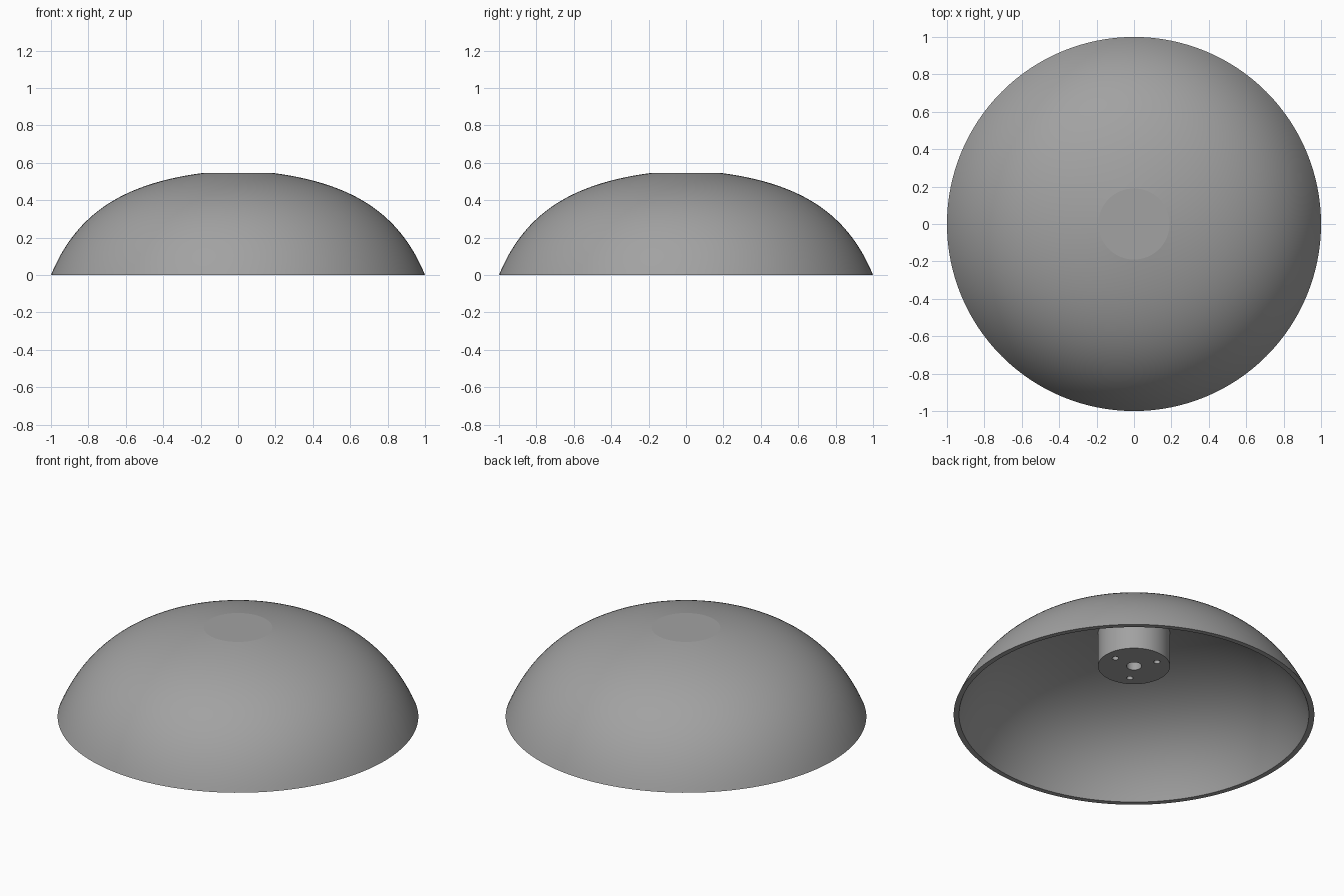
import bpy
import bmesh
import math
from mathutils import Vector, geometry

SEGMENTS = 128

cube = bpy.data.objects.get("Cube")
if cube:
    bpy.data.objects.remove(cube, do_unlink=True)

# Single painted grey for the whole model
grey = bpy.data.materials.new("mid_grey")
grey.use_nodes = True
colour = (0.36, 0.36, 0.36, 1)
grey.diffuse_color = colour
grey.node_tree.nodes["Principled BSDF"].inputs["Base Color"].default_value = colour


def curve(*points):
    """Sample a Bezier profile given start, two handles and end as (radius, z)."""
    a, b, c, d = [Vector((r, 0, z)) for r, z in points]
    return [(p.x, p.z) for p in geometry.interpolate_bezier(a, b, c, d, 36)]


def lathe(name, profile):
    """Revolve a (radius, z) profile around the vertical axis."""
    bm = bmesh.new()
    verts = [bm.verts.new((r, 0, z)) for r, z in profile]
    edges = [bm.edges.new(pair) for pair in zip(verts, verts[1:])]
    bmesh.ops.spin(bm, geom=verts + edges, cent=(0, 0, 0), axis=(0, 0, 1),
                   angle=math.tau, steps=SEGMENTS, use_duplicate=False)
    bmesh.ops.remove_doubles(bm, verts=bm.verts, dist=0.0001)
    bmesh.ops.recalc_face_normals(bm, faces=bm.faces)
    mesh = bpy.data.meshes.new(name)
    bm.to_mesh(mesh)
    bm.free()
    obj = bpy.data.objects.new(name, mesh)
    bpy.context.collection.objects.link(obj)
    mesh.materials.append(grey)
    return obj


def smooth(obj, degrees):
    bpy.ops.object.select_all(action="DESELECT")
    obj.select_set(True)
    bpy.context.view_layer.objects.active = obj
    bpy.ops.object.shade_smooth_by_angle(angle=math.radians(degrees))


def drill(obj, x, y, z, radius, depth):
    """Cut a blind round hole upwards into the underside."""
    bpy.ops.mesh.primitive_cylinder_add(vertices=32, radius=radius,
                                        depth=2 * depth, location=(x, y, z))
    cutter = bpy.context.object
    cutter.hide_render = True
    cutter.data.materials.append(grey)
    bpy.context.view_layer.objects.active = obj
    mod = obj.modifiers.new("hole", "BOOLEAN")
    mod.operation = "DIFFERENCE"
    mod.solver = "EXACT"
    mod.object = cutter
    bpy.ops.object.modifier_apply(modifier=mod.name)
    bpy.data.objects.remove(cutter, do_unlink=True)


# Thin dome with a small flat crown and an open underside
outer = curve((0.19, 0.545), (0.6, 0.49), (0.86, 0.34), (1, 0))
inner = curve((0.19, 0.517), (0.59, 0.463), (0.835, 0.32), (0.97, 0))
dome = lathe("dome_shell", [(0, 0.545)] + outer + inner[::-1] + [(0, 0.517)])
smooth(dome, 5)

# Mounting boss hanging from the crown
boss_base = 0.31
boss = lathe("mounting_boss", [(0, 0.53), (0.2, 0.53), (0.2, boss_base), (0, boss_base)])

# Central bore and three screw holes
drill(boss, 0, 0, boss_base, 0.042, 0.15)
for i in range(3):
    angle = math.tau * i / 3
    drill(boss, 0.135 * math.cos(angle), 0.135 * math.sin(angle), boss_base, 0.018, 0.12)
smooth(boss, 30)
